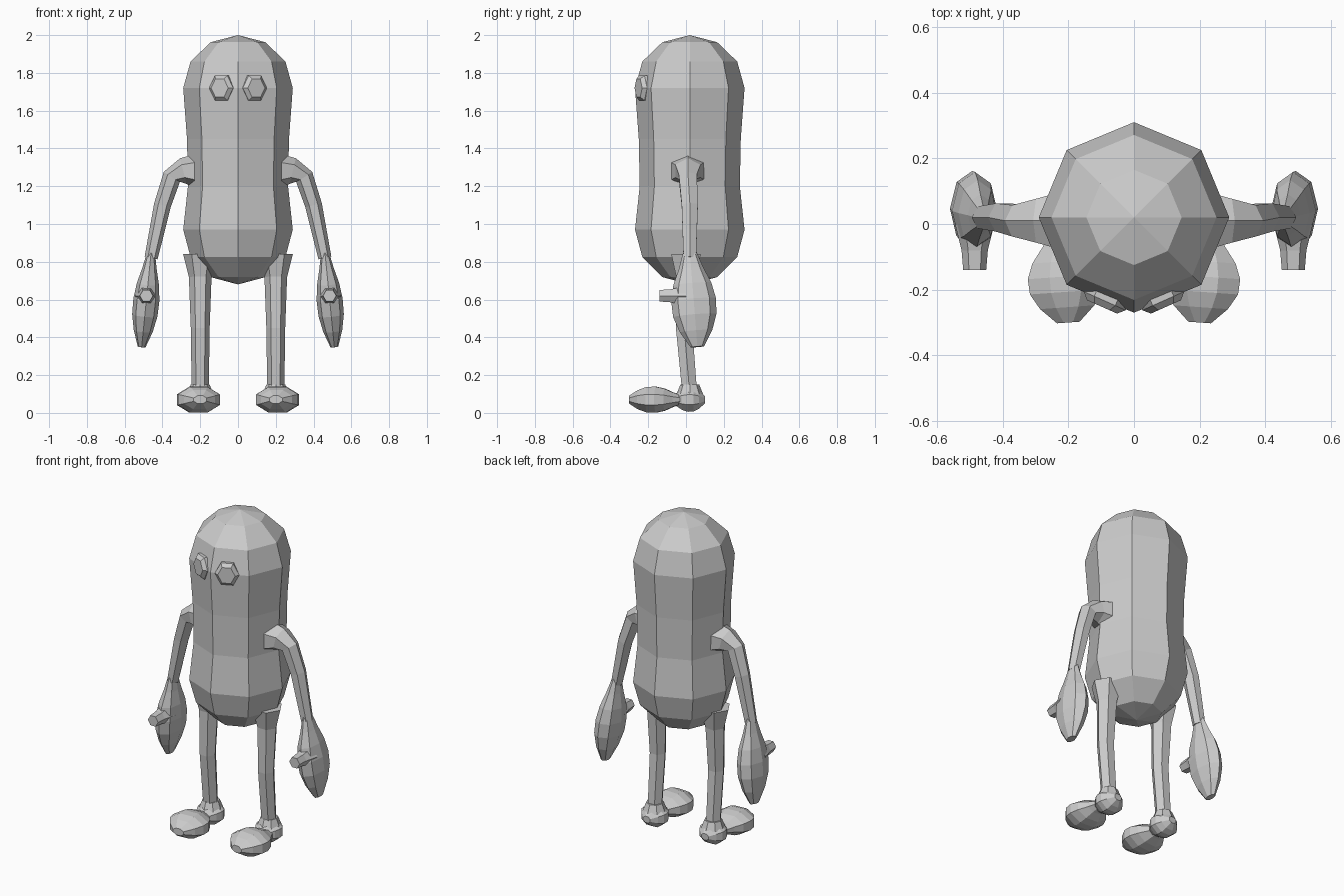
import bpy, bmesh, math
from mathutils import Vector

cube = bpy.data.objects.get("Cube")
if cube:
    bpy.data.objects.remove(cube, do_unlink=True)

GREY = (0.6, 0.6, 0.6, 1)
grey = bpy.data.materials.new("plain grey")
grey.use_nodes = True
grey.diffuse_color = GREY
grey.node_tree.nodes["Principled BSDF"].inputs["Base Color"].default_value = GREY

Y, Z = Vector((0, 1, 0)), Vector((0, 0, 1))


def loft(name, stations, sides, up, flip=1, phase=0):
    """Skin rings along a path; each station is a point, a radius across and a radius along up."""
    bm = bmesh.new()
    points = [Vector(station[0]) for station in stations]
    last = len(points) - 1
    rings = []
    for i, (point, width, height) in enumerate(stations):
        tangent = points[min(i + 1, last)] - points[max(i - 1, 0)]
        across = up.cross(tangent).normalized()
        along = tangent.cross(across).normalized()
        ring = []
        for k in range(sides):
            angle = phase + math.tau * k / sides
            spread = across * width * math.cos(angle) + along * height * math.sin(angle)
            corner = points[i] + spread / math.cos(phase)
            ring.append(bm.verts.new((corner.x * flip, corner.y, corner.z)))
        rings.append(ring)
    for near, far in zip(rings, rings[1:]):
        for k in range(sides):
            j = (k + 1) % sides
            bm.faces.new((near[k], near[j], far[j], far[k]))
    bm.faces.new(rings[0])
    bm.faces.new(rings[-1])
    bmesh.ops.remove_doubles(bm, verts=bm.verts, dist=0.001)
    bmesh.ops.recalc_face_normals(bm, faces=bm.faces)
    mesh = bpy.data.meshes.new(name)
    bm.to_mesh(mesh)
    bm.free()
    mesh.materials.append(grey)
    bpy.context.collection.objects.link(bpy.data.objects.new(name, mesh))


def pod(name, start, end, width, height, up, flip, phase=0):
    """Rounded lump between two points, fullest a little past the middle."""
    start, end = Vector(start), Vector(end)
    steps = 6
    stations = []
    for i in range(steps + 1):
        t = i / steps
        swell = max(0.3, abs(math.sin(math.pi * t ** 1.2)) ** 0.6)
        stations.append((start.lerp(end, t), width * swell, height * swell))
    loft(name, stations, 8, up, flip, phase)


def round_end(centre, radius, height):
    """Quarter-ellipse rings from the rim to the pole, as height and radius pairs."""
    angles = [math.radians(step * 30) for step in range(4)]
    return [(centre + height * math.sin(a), radius * math.cos(a)) for a in angles]


# Capsule body: rounded base, slightly narrow waist, faceted dome
base = round_end(0.97, 0.29, -0.29)
dome = round_end(1.72, 0.29, 0.28)
profile = base[::-1] + [(1.2, 0.265), (1.45, 0.27)] + dome
loft("body", [((0, 0.02, z), r, r) for z, r in profile], 8, Y)

# Limb paths, thick at the joint with the body and tapering outward
shoulder = [((0.23, 0.01, 1.28), 0.09), ((0.29, 0.01, 1.28), 0.07), ((0.35, 0.01, 1.25), 0.05)]
forearm = [((0.4, 0.02, 1.1), 0.045), ((0.46, 0.02, 0.82), 0.035)]
arm = [(point, r, r * 1.1) for point, r in shoulder + forearm]
leg_bends = [(0.84, 0, 0.09), (0.72, 0, 0.06), (0.45, -0.01, 0.05), (0.1, 0.02, 0.045)]
leg = [((0.2, y, z), r, r) for z, y, r in leg_bends]
ankle = [((0.2, 0.02, z), r, r) for z, r in ((0.1, 0.07), (0.15, 0.05))]

# Stubby thumb pointing forward from a flared root
thumb = [((0.485, y, 0.62), r, r) for y, r in ((0, 0.06), (-0.08, 0.04), (-0.14, 0.035))]

# Bevelled hexagonal eye, turned to follow the angled front of the head
outward = Vector((0.4, -0.9, 0)).normalized()
eye_seat = Vector((0.085, -0.225, 1.72))
eye = [(eye_seat + outward * depth, r, r * 1.1)
       for depth, r in ((-0.04, 0.07), (0.01, 0.07), (0.03, 0.05))]

# Paired parts on both sides
for side, flip in (("left", 1), ("right", -1)):
    loft(side + "_arm", arm, 6, Y, flip)
    loft(side + "_thumb", thumb, 6, Z, flip)
    loft(side + "_leg", leg, 6, Y, flip)
    loft(side + "_ankle", ankle, 8, Y, flip)
    loft(side + "_eye", eye, 6, Z, flip)
    pod(side + "_hand", (0.46, 0.02, 0.85), (0.51, 0.06, 0.35), 0.07, 0.12, Y, flip)
    pod(side + "_heel", (0.2, -0.08, 0.07), (0.2, 0.1, 0.07), 0.08, 0.065, Z, flip, math.pi / 8)
    pod(side + "_toes", (0.22, -0.02, 0.07), (0.2, -0.3, 0.07), 0.115, 0.07, Z, flip, math.pi / 8)
